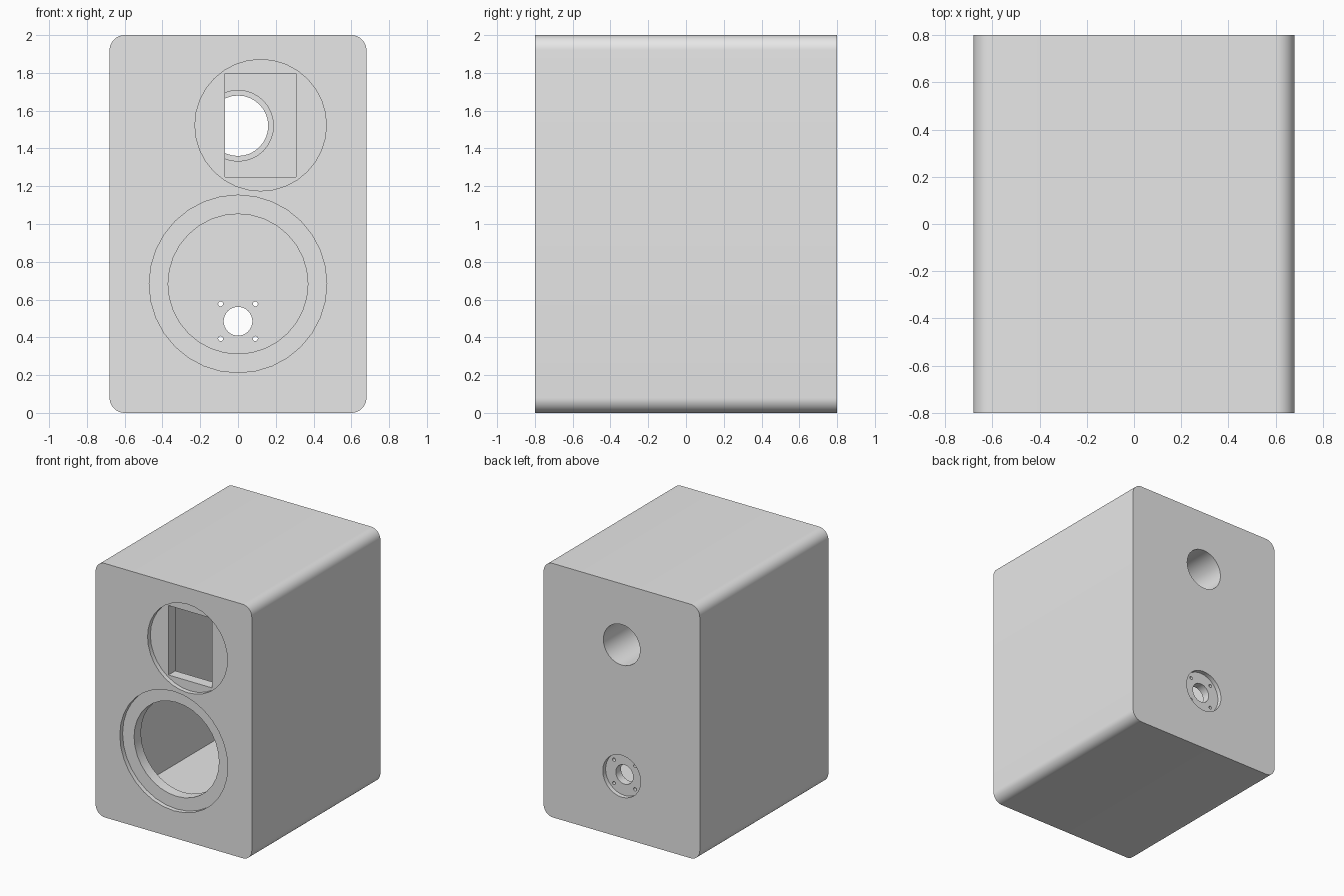
import bpy
import math

# Remove the default cube
if "Cube" in bpy.data.objects:
    bpy.data.objects.remove(bpy.data.objects["Cube"], do_unlink=True)

WIDTH, DEPTH, HEIGHT = 1.36, 1.6, 2.0
FRONT, BACK = -DEPTH / 2, DEPTH / 2
WALL, BAFFLE, RECESS = 0.10, 0.12, 0.035
PORT_Z, TERMINAL_Z = 1.52, 0.485

grey = bpy.data.materials.new("cabinet_grey")
grey.use_nodes = True
colour = (0.8, 0.8, 0.8, 1)
grey.diffuse_color = colour
grey.node_tree.nodes["Principled BSDF"].inputs["Base Color"].default_value = colour


def box(name, x0, x1, y0, y1, z0, z1):
    bpy.ops.mesh.primitive_cube_add(
        size=1, location=((x0 + x1) / 2, (y0 + y1) / 2, (z0 + z1) / 2))
    ob = bpy.context.object
    ob.name = name
    ob.scale = (x1 - x0, y1 - y0, z1 - z0)
    bpy.ops.object.transform_apply(location=True, rotation=True, scale=True)
    ob.data.materials.append(grey)
    return ob


def cylinder(name, x, z, radius, y0, y1, sides=32):
    bpy.ops.mesh.primitive_cylinder_add(
        vertices=sides, radius=radius, depth=y1 - y0,
        location=(x, (y0 + y1) / 2, z), rotation=(math.pi / 2, 0, 0))
    ob = bpy.context.object
    ob.name = name
    bpy.ops.object.transform_apply(location=True, rotation=True, scale=True)
    ob.data.materials.append(grey)
    return ob


def apply_modifier(ob, mod):
    bpy.context.view_layer.objects.active = ob
    bpy.ops.object.modifier_apply(modifier=mod.name)


def cut(ob, cutter):
    mod = ob.modifiers.new("cut", 'BOOLEAN')
    mod.operation = 'DIFFERENCE'
    mod.solver = 'EXACT'
    mod.object = cutter
    apply_modifier(ob, mod)
    bpy.data.objects.remove(cutter, do_unlink=True)


def smooth(ob):
    bpy.ops.object.select_all(action='DESELECT')
    ob.select_set(True)
    bpy.context.view_layer.objects.active = ob
    bpy.ops.object.shade_smooth_by_angle(angle=math.radians(30))


# Cabinet shell with rounded long edges
cabinet = box("cabinet", -WIDTH / 2, WIDTH / 2, FRONT, BACK, 0, HEIGHT)
weights = cabinet.data.attributes.new("bevel_weight_edge", 'FLOAT', 'EDGE')
for edge in cabinet.data.edges:
    a, b = (cabinet.data.vertices[i].co for i in edge.vertices)
    weights.data[edge.index].value = 1.0 if abs(a.y - b.y) > 1 else 0.0
bevel = cabinet.modifiers.new("rounded_edges", 'BEVEL')
bevel.limit_method = 'WEIGHT'
bevel.width = 0.08
bevel.segments = 10
apply_modifier(cabinet, bevel)

# Hollow interior
cut(cabinet, box("cavity", WALL - WIDTH / 2, WIDTH / 2 - WALL,
                 FRONT + BAFFLE, BACK - WALL, WALL, HEIGHT - WALL))

# Woofer seat and opening
cut(cabinet, cylinder("woofer_seat", 0, 0.683, 0.47, FRONT - 0.1, FRONT + RECESS))
cut(cabinet, cylinder("woofer_opening", 0, 0.683, 0.37, FRONT - 0.1, FRONT + 0.3))

# Tweeter seat and rectangular opening
cut(cabinet, cylinder("tweeter_seat", 0.12, 1.523, 0.348, FRONT - 0.1, FRONT + RECESS))
cut(cabinet, box("tweeter_opening", -0.07, 0.307, FRONT - 0.1, FRONT + 0.3, 1.25, 1.797))

# Rear port opening
cut(cabinet, cylinder("port_opening", 0, PORT_Z, 0.16, BACK - 0.3, BACK + 0.1))

# Rear terminal seat, centre hole and four screw holes
cut(cabinet, cylinder("terminal_seat", 0, TERMINAL_Z, 0.165, BACK - RECESS, BACK + 0.1))
cut(cabinet, cylinder("terminal_hole", 0, TERMINAL_Z, 0.076, BACK - 0.3, BACK + 0.1))
for sx in (-1, 1):
    for sz in (-1, 1):
        cut(cabinet, cylinder("screw_hole", sx * 0.092, TERMINAL_Z + sz * 0.092,
                              0.013, BACK - 0.3, BACK + 0.1, 16))
smooth(cabinet)

# Port tube running forward from the back wall
port_tube = cylinder("port_tube", 0, PORT_Z, 0.19, BACK - 0.6, BACK - WALL)
cut(port_tube, cylinder("port_bore", 0, PORT_Z, 0.16, BACK - 1, BACK + 0.1))
smooth(port_tube)
